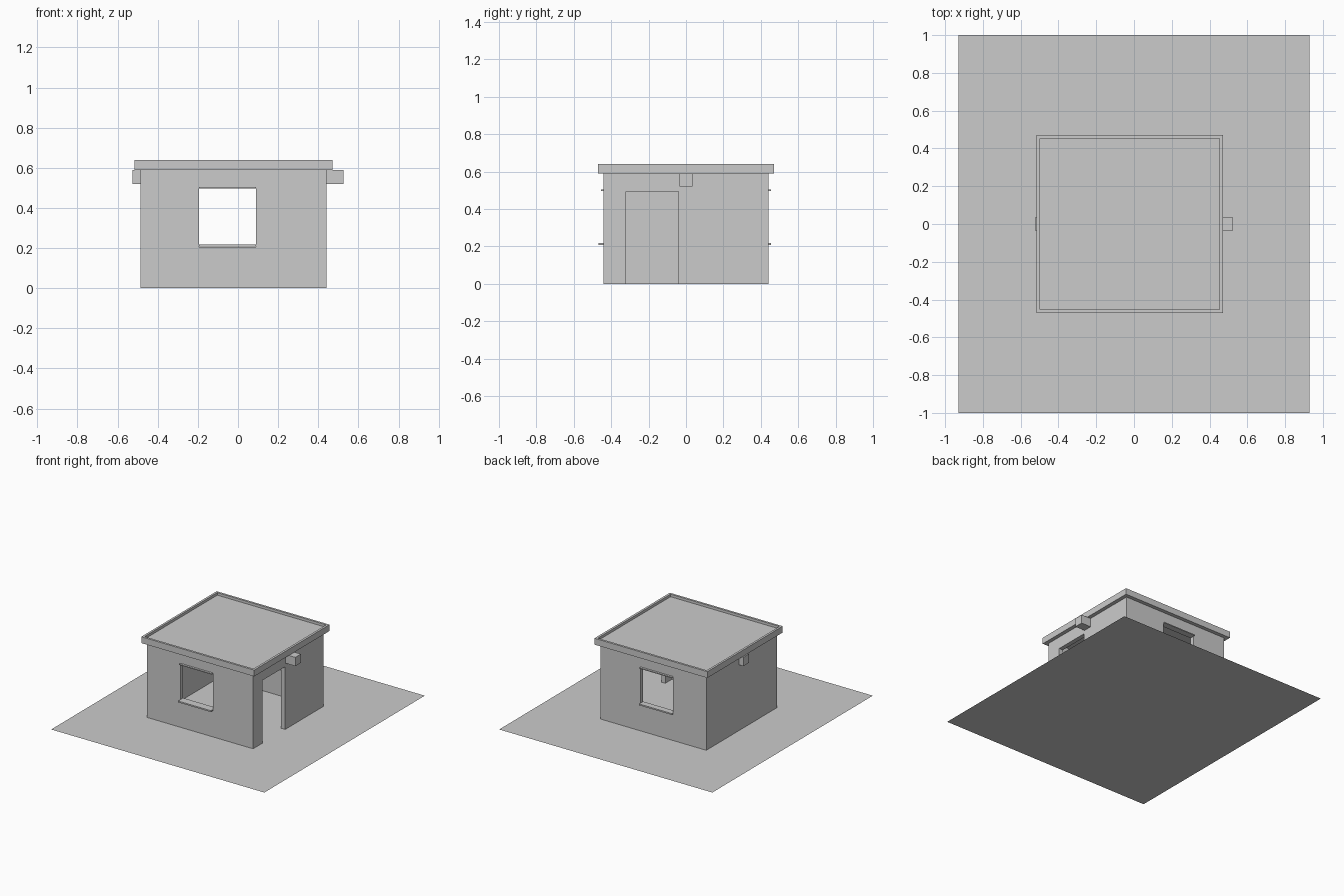
import bpy

if "Cube" in bpy.data.objects:
    bpy.data.objects.remove(bpy.data.objects["Cube"])


def box(name, x, y, z):
    """Axis-aligned box from (min, max) ranges."""
    bpy.ops.mesh.primitive_cube_add(size=1, location=[sum(r) / 2 for r in (x, y, z)])
    ob = bpy.context.object
    ob.name = name
    ob.scale = [r[1] - r[0] for r in (x, y, z)]
    bpy.ops.object.transform_apply(location=True, rotation=False, scale=True)
    return ob


def cut(target, *ranges):
    """Subtract a box from the target, then discard the cutter."""
    cutter = box("cutter", *ranges)
    cutter.hide_render = True
    mod = target.modifiers.new("cut", 'BOOLEAN')
    mod.operation = 'DIFFERENCE'
    mod.solver = 'EXACT'
    mod.object = cutter
    bpy.context.view_layer.objects.active = target
    bpy.ops.object.modifier_apply(modifier=mod.name)
    bpy.data.objects.remove(cutter)


T = 0.035                      # wall thickness
X0, X1, Y = -0.485, 0.44, 0.44  # wall footprint
WIN = (-0.195, 0.09)           # window span in x

# ground sheet
bpy.ops.mesh.primitive_plane_add(size=1)
ground = bpy.context.object
ground.name = "ground_sheet"
ground.scale = (1.86, 2, 1)
bpy.ops.object.transform_apply(scale=True)

# hollow walls with two facing windows and a side doorway
walls = box("walls", (X0, X1), (-Y, Y), (0, 0.59))
cut(walls, (X0 + T, X1 - T), (-Y + T, Y - T), (-0.1, 0.7))
cut(walls, WIN, (-0.6, 0.6), (0.205, 0.505))
cut(walls, (X1 - 0.1, X1 + 0.1), (-0.32, -0.04), (-0.1, 0.495))

# roof slab with raised rim
roof = box("roof", (-0.515, 0.47), (-0.47, 0.47), (0.59, 0.64))
cut(roof, (-0.498, 0.452), (-0.453, 0.453), (0.62, 0.7))

# beam passing through both side walls
box("roof_beam", (-0.525, 0.525), (-0.035, 0.035), (0.52, 0.589))

# window sills and lintels, front and back
for side, s, sill_out in (("front", -1, 0.468), ("back", 1, 0.455)):
    inner = s * (Y - T)
    for part, out, z in (("sill", sill_out, (0.207, 0.218)),
                         ("lintel", 0.455, (0.497, 0.504))):
        box(f"{side}_window_{part}", WIN, sorted((inner, s * out)), z)
